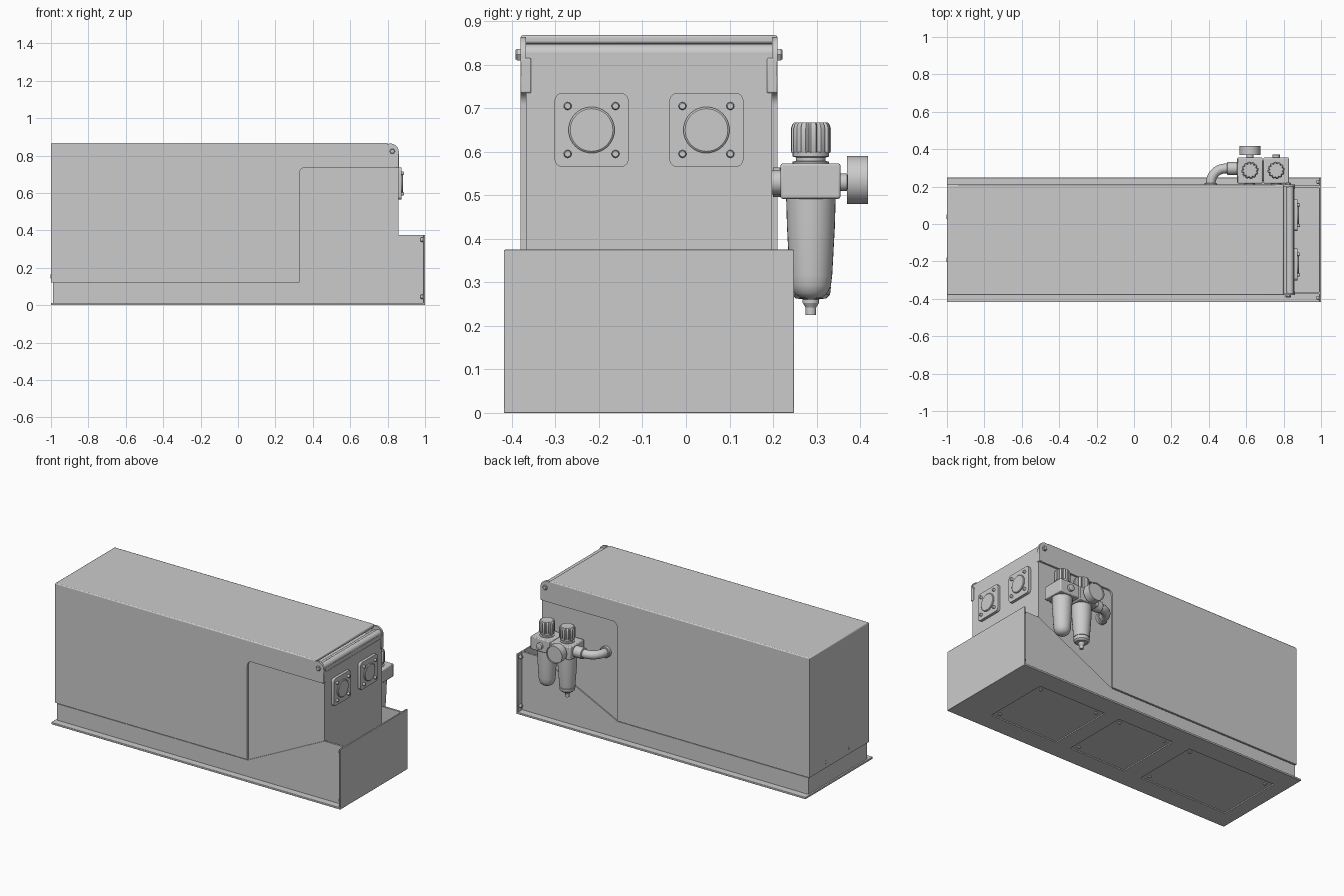
import bpy, bmesh, math
from mathutils import Vector, Matrix

if "Cube" in bpy.data.objects:
    bpy.data.objects.remove(bpy.data.objects["Cube"])

COL = bpy.context.collection


def finish(name, bm, bevel=0, segs=2):
    bmesh.ops.recalc_face_normals(bm, faces=bm.faces)
    me = bpy.data.meshes.new(name)
    bm.to_mesh(me)
    bm.free()
    ob = bpy.data.objects.new(name, me)
    COL.objects.link(ob)
    if bevel:
        m = ob.modifiers.new("bevel", 'BEVEL')
        m.width, m.segments = bevel, segs
    return ob


def box(name, x, y, z, bevel=0):
    bm = bmesh.new()
    bmesh.ops.create_cube(bm, size=1)
    for v in bm.verts:
        v.co = Vector([(r[0] + r[1]) / 2 + c * (r[1] - r[0]) for r, c in zip((x, y, z), v.co)])
    return finish(name, bm, bevel)


def loft(name, rings, bevel=0):
    """Skin a list of closed rings and cap both ends."""
    bm = bmesh.new()
    vs = [[bm.verts.new(p) for p in r] for r in rings]
    n = len(vs[0])
    for a, b in zip(vs, vs[1:]):
        for i in range(n):
            j = (i + 1) % n
            bm.faces.new((a[i], a[j], b[j], b[i]))
    bm.faces.new(vs[0])
    bm.faces.new(vs[-1])
    return finish(name, bm, bevel)


def prism_y(name, pts, y0, y1):
    return loft(name, [[(x, y, z) for x, z in pts] for y in (y0, y1)])


def arc(cx, cz, r, a0, a1, n=7):
    return [(cx + r * math.cos(math.radians(a0 + (a1 - a0) * i / n)),
             cz + r * math.sin(math.radians(a0 + (a1 - a0) * i / n))) for i in range(n + 1)]


def lathe(name, origin, axis, profile, n=32):
    """Turn a (radius, distance) profile around an axis through origin."""
    rot = Vector((0, 0, 1)).rotation_difference(Vector(axis)).to_matrix()
    o = Vector(origin)
    return loft(name, [[o + rot @ Vector((r * math.cos(2 * math.pi * i / n),
                                         r * math.sin(2 * math.pi * i / n), d))
                        for i in range(n)] for r, d in profile])


def bolt(name, origin, axis, r=0.008, h=0.008, n=16):
    return lathe(name, origin, axis, [(r, -0.004), (r, h * 0.7), (r * 0.75, h)], n)


CY = -0.085           # centre line of the cabinet
HW = 0.295            # half width of the cover

# Base floor with three recessed access plates
floor = box("base_floor", (-1, 1), (-0.418, 0.248), (0, 0.012), 0.002)
for i, (x0, x1) in enumerate([(0.31, 0.78), (-0.18, 0.21), (-0.91, -0.30)]):
    cut = box(f"floor_cutter_{i}", (x0, x1), (-0.30, 0.12), (-0.05, 0.05))
    cut.hide_render = True
    cut.hide_set(True)
    m = floor.modifiers.new("opening", 'BOOLEAN')
    m.object, m.operation, m.solver = cut, 'DIFFERENCE', 'EXACT'
    box(f"access_plate_{i}", (x0 - 0.01, x1 + 0.01), (-0.31, 0.13), (0.007, 0.016))
    for px, py in ((x0 + 0.035, 0.085), (x1 - 0.035, -0.265), (x1 - 0.035, 0.085)):
        bolt(f"access_screw_{i}", (px, py, 0.007), (0, 0, -1), 0.011, 0.006)

# Base end plate, side walls and inner cabinet
box("end_plate", (0.99, 1), (-0.418, 0.248), (0, 0.375), 0.002)
wall = [(-0.99, 0.01), (0.992, 0.01), (0.992, 0.375), (0.86, 0.375), (0.33, 0.115), (-0.99, 0.115)]
for s, side in ((-1, "front"), (1, "back")):
    prism_y(f"base_wall_{side}", wall, CY + s * 0.290, CY + s * 0.278)
    for z in (0.045, 0.35):
        bolt(f"end_plate_bolt_{side}", (0.99, CY + s * 0.310, z), (-1, 0, 0), 0.011, 0.014)
box("inner_cabinet", (-0.99, 0.857), (CY - 0.283, CY + 0.283), (0.01, 0.80))

# Cover: two side sheets with the cut-away, a top and an end
side_pts = ([(-1, 0.12), (0.33, 0.12)] + arc(0.36, 0.707, 0.03, 180, 90)
            + arc(0.835, 0.757, 0.022, 270, 360, 4) + arc(0.815, 0.819, 0.045, 0, 90)
            + [(0.80, 0.862), (-1, 0.862)])
for s, side in ((-1, "front"), (1, "back")):
    prism_y(f"cover_side_{side}", side_pts, CY + s * HW, CY + s * (HW - 0.012))
box("cover_top", (-1, 0.80), (CY - HW, CY + HW), (0.848, 0.868), 0.006)
box("cover_end", (-1, -0.985), (CY - HW, CY + HW), (0.12, 0.862))
for y in (0.04, -0.19):
    bolt("cover_screw", (-0.999, y, 0.155), (-1, 0, 0), 0.012, 0.004)

# Hinge rod, its rail and end bolts
lathe("hinge_rod", (0.833, CY - HW, 0.826), (0, 1, 0), [(0.021, 0), (0.021, 2 * HW)], 24)
box("hinge_rail", (0.80, 0.815), (CY - 0.284, CY + 0.284), (0.79, 0.838))
box("hinge_lip", (0.838, 0.855), (CY - 0.284, CY + 0.284), (0.795, 0.824))
for s in (-1, 1):
    bolt("hinge_bolt", (0.825, CY + s * HW, 0.823), (0, s, 0), 0.015, 0.012, 6)
    box("hinge_ear", (0.845, 0.860), sorted((CY + s * HW, CY + s * 0.271)), (0.735, 0.815), 0.003)

# Two square connector flanges on the end wall
for cy in (-0.217, 0.047):
    corners = [p for k, (sy, sz) in enumerate(((1, 1), (-1, 1), (-1, -1), (1, -1)))
               for p in arc(cy + sy * 0.067, 0.65 + sz * 0.067, 0.018, 90 * k, 90 * k + 90, 5)]
    loft("connector_flange", [[(x, y, z) for y, z in corners] for x in (0.85, 0.874)])
    lathe("connector_disc", (0.87, cy, 0.65), (1, 0, 0), [(0.053, 0), (0.053, 0.009), (0.049, 0.012)], 40)
    for sy in (-1, 1):
        for sz in (-1, 1):
            bolt("flange_bolt", (0.874, cy + sy * 0.055, 0.65 + sz * 0.055), (1, 0, 0), 0.009, 0.013)

# Air filter and regulator pair on the back
UY, UZ = 0.287, 0.53
box("unit_joint", (0.67, 0.71), (0.23, 0.34), (0.50, 0.56), 0.004)
for i, ux in enumerate((0.62, 0.76)):
    box(f"unit_block_{i}", (ux - 0.068, ux + 0.068), (0.217, 0.355), (0.492, 0.573), 0.005)
    lathe(f"unit_mount_{i}", (ux, 0.19, UZ), (0, 1, 0), [(0.028, 0), (0.028, 0.03)], 24)
    lathe(f"knob_neck_{i}", (ux, UY, 0.57), (0, 0, 1),
          [(0.042, 0), (0.042, 0.007), (0.034, 0.009), (0.034, 0.017), (0.042, 0.019), (0.042, 0.03)])
    # Ribbed knob
    rings = []
    for k, z in ((0.95, 0.597), (1, 0.602), (1, 0.653), (0.93, 0.663), (0.84, 0.667)):
        rings.append([(ux + k * r * math.cos(a), UY + k * r * math.sin(a), z)
                      for j in range(48)
                      for r, a in [(0.046 if j % 4 in (0, 1, 2) else 0.038, 2 * math.pi * j / 48)]])
    loft(f"knob_{i}", rings)
    # Tapered bowl, the outer one with a drain
    if i == 0:
        prof = [(0.057, 0), (0.055, -0.07), (0.046, -0.195), (0.045, -0.203), (0.042, -0.203),
                (0.042, -0.207), (0.046, -0.208), (0.044, -0.225), (0.035, -0.234), (0.019, -0.236),
                (0.019, -0.244), (0.012, -0.255), (0.012, -0.272), (0.009, -0.272)]
    else:
        prof = [(0.057, 0), (0.055, -0.07), (0.049, -0.18), (0.046, -0.205), (0.038, -0.222),
                (0.024, -0.233), (0.006, -0.236)]
    lathe(f"bowl_{i}", (ux, UY, 0.497), (0, 0, 1), prof)

# Pressure gauge and plug
lathe("gauge_neck", (0.62, 0.35, UZ), (0, 1, 0), [(0.018, 0), (0.018, 0.025)], 24)
lathe("pressure_gauge", (0.62, 0.37, 0.535), (0, 1, 0),
      [(0.055, 0), (0.055, 0.048), (0.050, 0.048), (0.049, 0.044)], 40)
lathe("port_plug", (0.76, 0.35, UZ), (0, 1, 0), [(0.02, 0), (0.02, 0.02), (0.016, 0.022)], 24)

# Bent air pipe from the unit into the cabinet
lathe("pipe_fitting", (0.56, UY + 0.01, UZ), (-1, 0, 0), [(0.034, 0), (0.034, 0.06), (0.03, 0.064)], 24)
pipe = bpy.data.curves.new("air_pipe", 'CURVE')
pipe.dimensions, pipe.bevel_depth, pipe.bevel_resolution = '3D', 0.026, 5
pts = [(0.52, UY + 0.01)] + arc(0.49, 0.217, 0.08, 90, 180, 10) + [(0.41, 0.19)]
sp = pipe.splines.new('POLY')
sp.points.add(len(pts) - 1)
for p, (x, y) in zip(sp.points, pts):
    p.co = (x, y, UZ, 1)
sp.use_smooth = True
COL.objects.link(bpy.data.objects.new("air_pipe", pipe))
lathe("pipe_collar", (0.41, 0.20, UZ), (0, 1, 0), [(0.034, 0), (0.034, 0.016), (0.030, 0.02)], 24)

# Smooth round parts while keeping sharp edges
for ob in COL.objects:
    if ob.type == 'MESH' and not ob.hide_render:
        bpy.ops.object.select_all(action='DESELECT')
        ob.select_set(True)
        bpy.context.view_layer.objects.active = ob
        bpy.ops.object.shade_smooth_by_angle(angle=math.radians(30))
